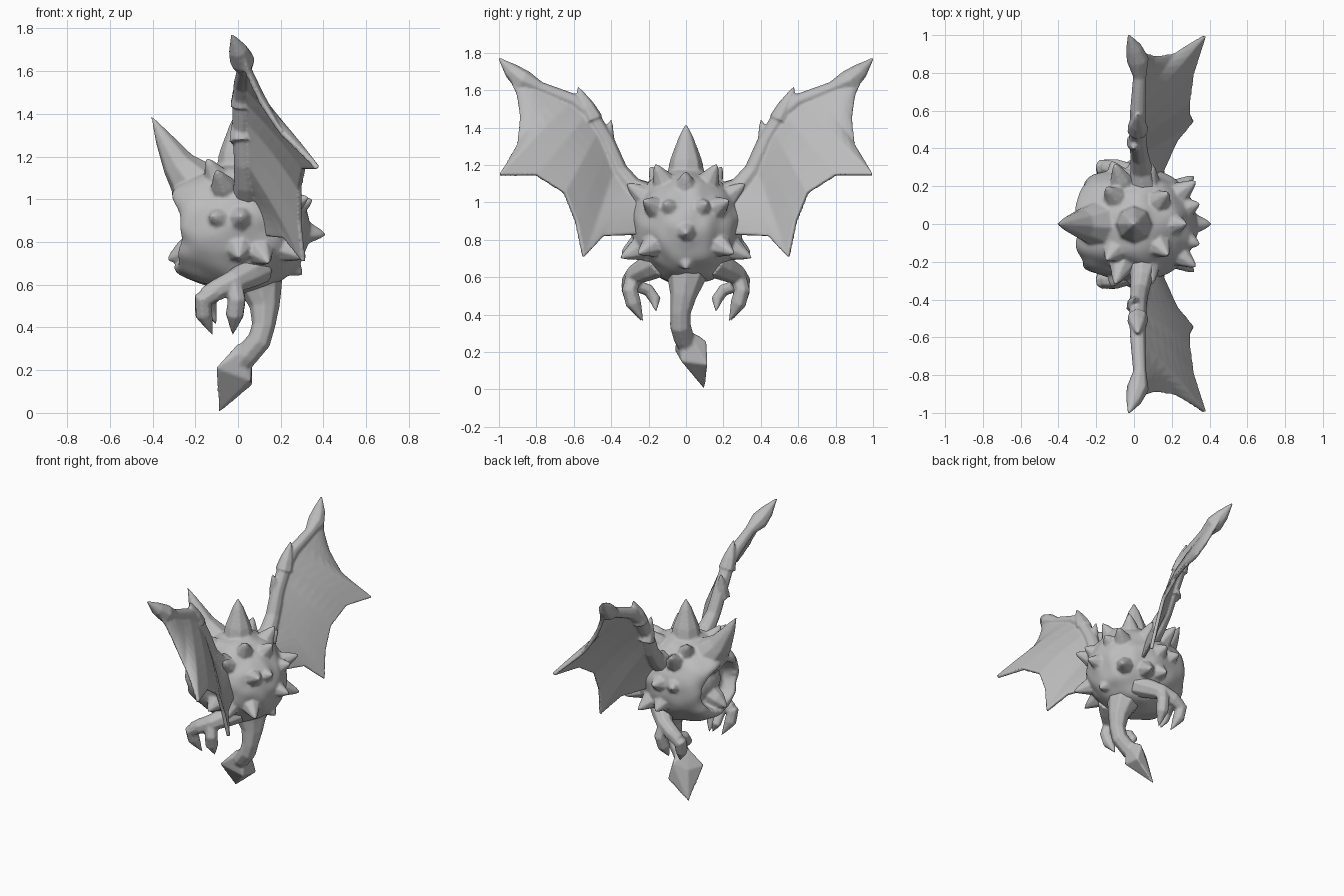
import bpy, bmesh, math
from mathutils import Vector, Matrix, noise

if "Cube" in bpy.data.objects:
    bpy.data.objects.remove(bpy.data.objects["Cube"])

grey = bpy.data.materials.new("stone_grey")
grey.diffuse_color = (0.5, 0.5, 0.5, 1)
grey.use_nodes = True
grey.node_tree.nodes["Principled BSDF"].inputs["Base Color"].default_value = grey.diffuse_color
CENTRE = Vector((0.015, 0, 0.87))


def select(obs):
    bpy.ops.object.select_all(action='DESELECT')
    for ob in obs:
        ob.select_set(True)
    bpy.context.view_layer.objects.active = obs[0]


def finish(name, bm, angle=50):
    bmesh.ops.recalc_face_normals(bm, faces=bm.faces)
    me = bpy.data.meshes.new(name)
    bm.to_mesh(me)
    bm.free()
    me.materials.append(grey)
    ob = bpy.data.objects.new(name, me)
    bpy.context.collection.objects.link(ob)
    select([ob])
    bpy.ops.object.shade_smooth_by_angle(angle=math.radians(angle))
    return ob


def fuse(name, obs, voxel=0.009):
    """Melt overlapping parts into one continuous skin."""
    select(obs)
    bpy.ops.object.convert(target='MESH')
    bpy.ops.object.join()
    ob = bpy.context.view_layer.objects.active
    ob.name = name
    mod = ob.modifiers.new("skin", 'REMESH')
    mod.mode, mod.voxel_size, mod.use_smooth_shade = 'VOXEL', voxel, True
    mod = ob.modifiers.new("soften", 'SMOOTH')
    mod.factor, mod.iterations = 0.5, 2
    bpy.ops.object.convert(target='MESH')


def mirrored(paths):
    return paths + [[(x, -y, z, r) for x, y, z, r in p] for p in paths]


def tubes(name, paths, sides=8, angle=60):
    """Sweep a round section along each path of (x, y, z, radius)."""
    bm = bmesh.new()
    for path in paths:
        pts = [Vector(p[:3]) for p in path]
        last, rings = None, []
        for i, p in enumerate(pts):
            t = (pts[min(i + 1, len(pts) - 1)] - pts[max(i - 1, 0)]).normalized()
            if last is None:
                n = t.orthogonal().normalized()
            else:
                n = last.rotation_difference(t) @ n
            last, b, r = t, t.cross(n), max(path[i][3], 0.003)
            rings.append([bm.verts.new(p + r * (math.cos(a) * n + math.sin(a) * b))
                          for a in (2 * math.pi * k / sides for k in range(sides))])
        for a, b in zip(rings, rings[1:]):
            for k in range(sides):
                m = (k + 1) % sides
                bm.faces.new((a[k], a[m], b[m], b[k]))
        bm.faces.new(rings[0])
        bm.faces.new(rings[-1])
    return finish(name, bm, angle)


def spike(base, tip, r):
    base, tip = Vector(base), Vector(tip)
    return [(*base.lerp(tip, t), r * k)
            for t, k in ((0, 1.5), (0.4, 1.15), (0.6, 0.82), (0.8, 0.5), (1, 0))]


# Body: lumpy ball with a raised rim around an eye socket on the -x side
bm = bmesh.new()
bmesh.ops.create_icosphere(bm, subdivisions=5, radius=1)
for v in bm.verts:
    k = 1 + 0.05 * noise.noise(v.co * 3)
    v.co = Vector((v.co.x * 0.32, v.co.y * 0.3, v.co.z * 0.308)) * k
    d = (v.co.y / 0.19) ** 2 + ((v.co.z + 0.01) / 0.16) ** 2
    if v.co.x < 0:
        fade = min(1, -v.co.x / 0.16)
        if 0.8 < d < 3.2:
            v.co.x -= 0.07 * fade * math.sin(math.pi * ((d - 0.8) / 2.4) ** 0.7)
        if d < 1:
            v.co.x += 0.12 * (1 - d) ** 0.5
    v.co += CENTRE
body = finish("body_ball", bm)

# Eyeball inside the socket
bm = bmesh.new()
bmesh.ops.create_uvsphere(bm, u_segments=24, v_segments=16, radius=0.18,
                          matrix=Matrix.Translation((-0.06, 0, 0.86)))
eye = finish("eyeball", bm)

# Small spikes, given as azimuth from +x, elevation, tip distance
spikes = []
for az, el, reach in [(0, -5, 0.39), (0, 48, 0.385), (0, -38, 0.355), (36, 20, 0.405),
                      (40, -20, 0.415), (45, 55, 0.40), (18, 20, 0.365), (70, -24, 0.40),
                      (90, 8, 0.36), (112, 8, 0.355), (92, -22, 0.365), (110, 38, 0.425),
                      (130, 52, 0.40), (75, 35, 0.39), (180, -24, 0.37)]:
    for s in ((1,) if az in (0, 180) else (1, -1)):
        a, e = math.radians(az * s), math.radians(el)
        d = Vector((math.cos(a) * math.cos(e), math.sin(a) * math.cos(e), math.sin(e)))
        spikes.append(spike(CENTRE + d * 0.25, CENTRE + d * (reach + 0.01), 0.05))
studs = tubes("body_spikes", spikes, 7)

# Crown spike and forward horn
crown = tubes("crown_spike", [spike((0.0, 0, 1.1), (0.0, 0, 1.42), 0.075)], 8)
horn = tubes("brow_horn", [[(-0.1, 0, 0.98, 0.12), (-0.2, 0, 1.07, 0.125),
                            (-0.28, 0, 1.165, 0.08), (-0.352, 0, 1.29, 0.04),
                            (-0.405, 0, 1.39, 0)]], 8)
fuse("body", [body, eye, studs, crown, horn])

# Wing outlines: leading arm and scalloped trailing edge
LEAD = [Vector(p) for p in ((0.05, 0.24, 1.05), (0.03, 0.36, 1.16), (0.02, 0.43, 1.33),
                            (0.02, 0.5, 1.46), (0.02, 0.6, 1.54), (0.03, 0.8, 1.63),
                            (-0.02, 0.97, 1.74))]
TRAIL = [Vector(p) for p in ((0.12, 0.22, 0.83), (0.22, 0.44, 0.82), (0.31, 0.55, 0.705),
                             (0.29, 0.59, 0.9), (0.29, 0.65, 1.05), (0.31, 0.8, 1.145),
                             (0.375, 1.0, 1.145), (0.21, 0.9, 1.3), (0.11, 0.885, 1.45),
                             (0.05, 0.9, 1.57), (0.0, 0.96, 1.71))]


def along(pts, t):
    lens = [(b - a).length for a, b in zip(pts, pts[1:])]
    s = t * sum(lens)
    for i, l in enumerate(lens):
        if s <= l or i == len(lens) - 1:
            return pts[i].lerp(pts[i + 1], min(s / l, 1))
        s -= l


# Wing membranes, thick
membranes = []
for label, side in (("left", 1), ("right", -1)):
    bm, rows, n = bmesh.new(), [], 8
    for i, tr in enumerate(TRAIL):
        ld = along(LEAD, i / (len(TRAIL) - 1))
        row = []
        for j in range(n + 1):
            p = ld.lerp(tr, j / n)
            p.x += 0.015 * math.sin(math.pi * j / n)
            row.append(bm.verts.new((p.x, p.y * side, p.z)))
        rows.append(row)
    for a, b in zip(rows, rows[1:]):
        for j in range(n):
            bm.faces.new((a[j], a[j + 1], b[j + 1], b[j]))
    ob = finish(label + "_wing_membrane", bm)
    mod = ob.modifiers.new("thickness", 'SOLIDIFY')
    mod.thickness, mod.offset = 0.024, 0
    membranes.append(ob)

# Wing arms with spear tips, and knuckle spikes
arm = [(0.05, 0.2, 1.02, 0.085), (0.04, 0.29, 1.08, 0.06), (0.03, 0.36, 1.17, 0.05),
       (0.02, 0.43, 1.33, 0.048), (0.02, 0.51, 1.465, 0.046), (0.02, 0.6, 1.54, 0.042),
       (0.03, 0.78, 1.61, 0.036), (0.02, 0.87, 1.65, 0.06),
       (0.0, 0.93, 1.7, 0.045), (-0.03, 1.005, 1.775, 0)]
arms = tubes("wing_arms", mirrored([arm]), 8)
knuckles = tubes("wing_knuckles", mirrored([
    spike((0.01, 0.435, 1.27), (0.0, 0.4, 1.445), 0.036),
    spike((0.02, 0.5, 1.44), (0.02, 0.58, 1.62), 0.04)]), 7)
fuse("wings", membranes + [arms, knuckles], 0.008)

# Legs and hooked toes
legs = tubes("legs", mirrored([[(0.1, 0.14, 0.68, 0.08), (0.05, 0.2, 0.65, 0.07),
                                (-0.02, 0.27, 0.615, 0.056), (-0.1, 0.295, 0.575, 0.052),
                                (-0.16, 0.3, 0.55, 0.037)]]))
toes = tubes("toes", mirrored([
    [(-0.1, 0.3, 0.57, 0.045), (-0.165, 0.3, 0.53, 0.045), (-0.16, 0.28, 0.46, 0.042), (-0.12, 0.24, 0.365, 0)],
    [(-0.02, 0.28, 0.6, 0.045), (-0.005, 0.3, 0.53, 0.044), (-0.015, 0.28, 0.46, 0.044), (-0.025, 0.23, 0.365, 0)],
    [(-0.1, 0.28, 0.56, 0.034), (-0.13, 0.2, 0.53, 0.034), (-0.13, 0.165, 0.48, 0.032), (-0.1, 0.16, 0.415, 0)]]), 7)
fuse("clawed_legs", [legs, toes], 0.008)

# Tail and its diamond tip
tail = tubes("tail", [[(0.09, 0, 0.64, 0.13), (0.11, 0, 0.58, 0.1), (0.125, -0.015, 0.5, 0.072),
                       (0.12, -0.03, 0.41, 0.056), (0.1, -0.03, 0.34, 0.057),
                       (0.04, -0.01, 0.27, 0.057), (-0.01, 0.02, 0.2, 0.045)]])
bm = bmesh.new()
for p in ((0.07, 0.0, 0.32), (0.0, -0.02, 0.325), (-0.09, 0.1, 0.0), (-0.105, -0.06, 0.21),
          (0.065, 0.115, 0.13), (0.03, 0.11, 0.255), (0.06, -0.025, 0.15),
          (-0.06, 0.06, 0.21), (0.01, 0.08, 0.28), (0.0, -0.05, 0.28)):
    bm.verts.new(p)
bmesh.ops.convex_hull(bm, input=bm.verts)
tip = finish("tail_tip", bm, 50)
fuse("tail", [tail, tip], 0.008)
